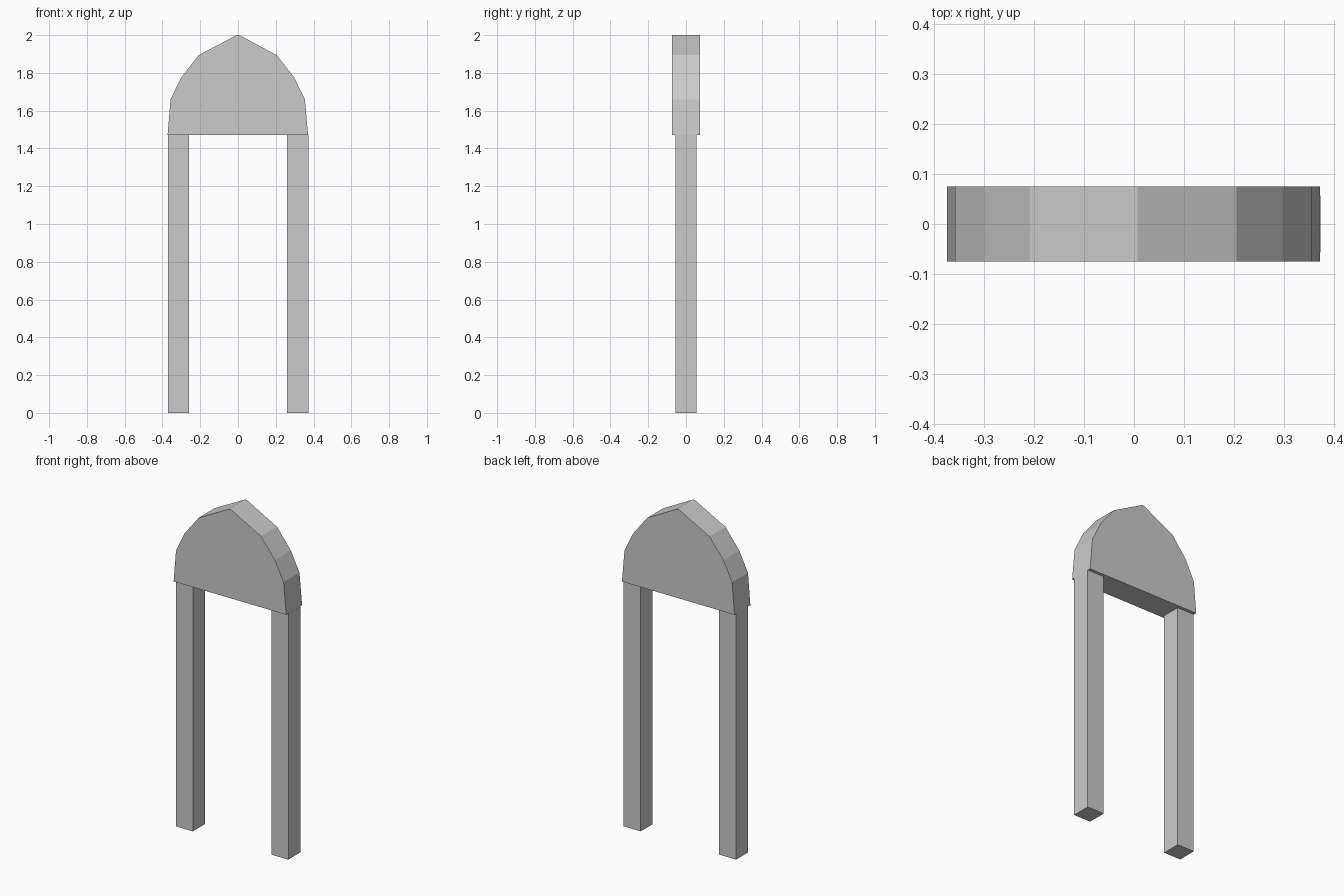
import bpy, bmesh

if "Cube" in bpy.data.objects:
    bpy.data.objects.remove(bpy.data.objects["Cube"])

LEG_TOP = 1.47


def extrude_profile(name, profile, depth):
    """Prism from an (x, z) outline, extruded along y and centred on y = 0."""
    bm = bmesh.new()
    face = bm.faces.new([bm.verts.new((x, -depth / 2, z)) for x, z in profile])
    new = bmesh.ops.extrude_face_region(bm, geom=[face])["geom"]
    verts = [g for g in new if isinstance(g, bmesh.types.BMVert)]
    bmesh.ops.translate(bm, verts=verts, vec=(0, depth, 0))
    bmesh.ops.recalc_face_normals(bm, faces=bm.faces[:])
    mesh = bpy.data.meshes.new(name)
    bm.to_mesh(mesh)
    bm.free()
    obj = bpy.data.objects.new(name, mesh)
    bpy.context.collection.objects.link(obj)
    return obj


# Faceted pointed top with a slightly blunt tip
left = [(-0.373, LEG_TOP), (-0.357, 1.66), (-0.30, 1.777), (-0.208, 1.894), (-0.007, 2.0)]
right = [(0.007, 2.0), (0.205, 1.894), (0.297, 1.777), (0.354, 1.66), (0.371, LEG_TOP)]
extrude_profile("arched_top", left + right, 0.15)

# Two square posts
for side, x0, x1 in (("left", -0.371, -0.259), ("right", 0.26, 0.372)):
    extrude_profile(f"{side}_post", [(x0, 0), (x1, 0), (x1, LEG_TOP), (x0, LEG_TOP)], 0.113)
